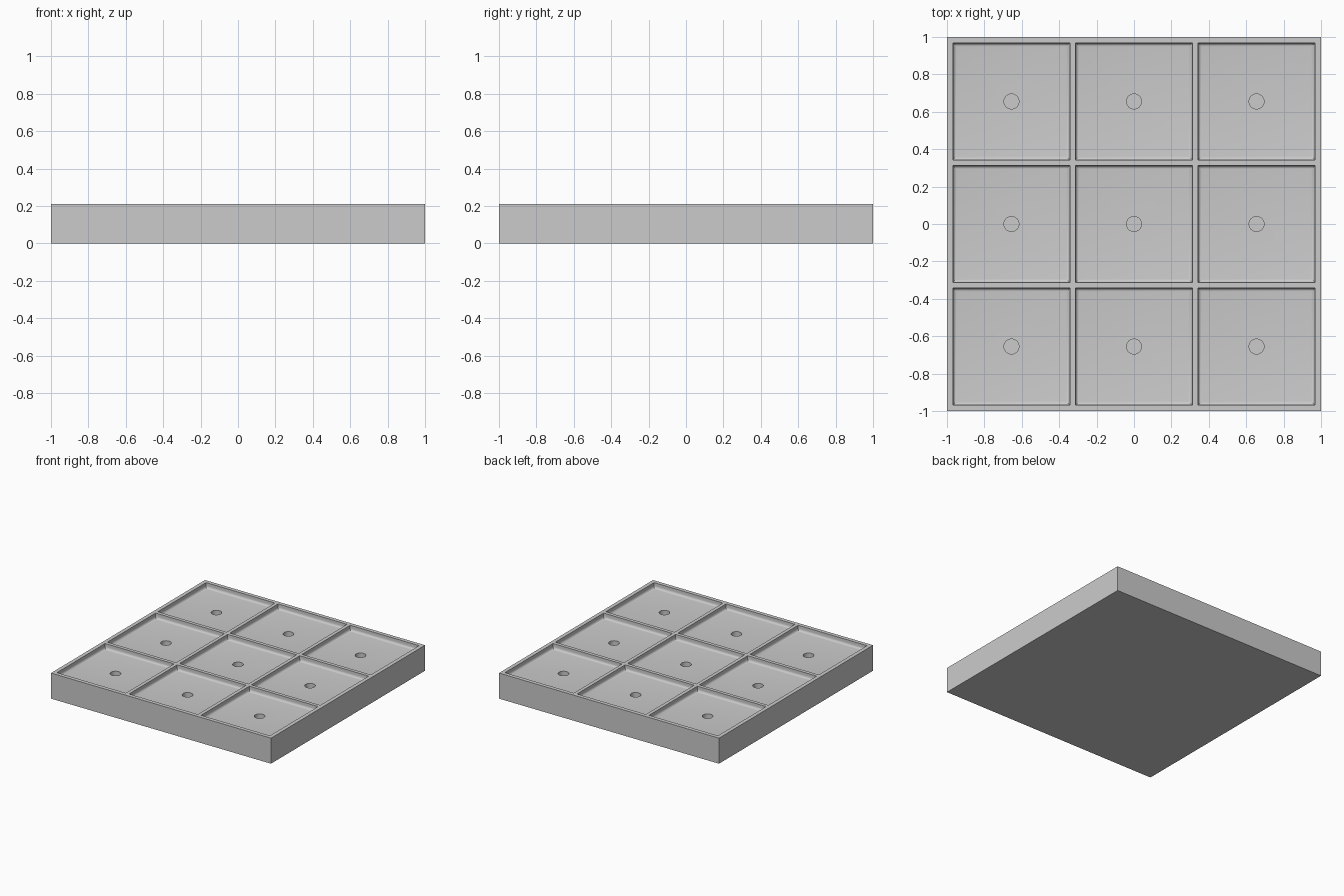
import bpy
import bmesh
from mathutils import Matrix, Vector

default_cube = bpy.data.objects.get("Cube")
if default_cube:
    bpy.data.objects.remove(default_cube, do_unlink=True)

HEIGHT = 0.21
PITCH = 0.655           # spacing of the compartments
POCKET = 0.626          # compartment width
FLOOR = HEIGHT - 0.043  # compartment floor level
FILLET = 0.02
HOLE_RADIUS = 0.04
HOLE_DEPTH = 0.04
CENTRES = [(i * PITCH, j * PITCH) for i in (-1, 0, 1) for j in (-1, 0, 1)]

grey = bpy.data.materials.new("light_grey")
grey.use_nodes = True
colour = (0.6, 0.6, 0.6, 1.0)
grey.diffuse_color = colour
grey.node_tree.nodes["Principled BSDF"].inputs["Base Color"].default_value = colour


def make_object(name, bm):
    bmesh.ops.recalc_face_normals(bm, faces=bm.faces)
    mesh = bpy.data.meshes.new(name)
    bm.to_mesh(mesh)
    bm.free()
    mesh.materials.append(grey)
    obj = bpy.data.objects.new(name, mesh)
    bpy.context.collection.objects.link(obj)
    return obj


def add_box(bm, centre, size):
    matrix = Matrix.Translation(centre) @ Matrix.Diagonal((*size, 1))
    return bmesh.ops.create_cube(bm, size=1, matrix=matrix)["verts"]


# Solid tray block
bm = bmesh.new()
add_box(bm, Vector((0, 0, HEIGHT / 2)), (2, 2, HEIGHT))
tray = make_object("compartment_tray", bm)

# Square compartments, rounded where the walls meet the floor
bm = bmesh.new()
for x, y in CENTRES:
    add_box(bm, Vector((x, y, FLOOR + 0.1)), (POCKET, POCKET, 0.2))
floor_edges = [e for e in bm.edges if all(v.co.z < HEIGHT for v in e.verts)]
bmesh.ops.bevel(bm, geom=floor_edges, offset=FILLET, segments=5,
                profile=0.5, affect='EDGES')
pockets = make_object("pocket_cutter", bm)

# Shallow round hole in the middle of each compartment
bm = bmesh.new()
for x, y in CENTRES:
    bmesh.ops.create_cone(bm, cap_ends=True, segments=40, radius1=HOLE_RADIUS,
                          radius2=HOLE_RADIUS, depth=2 * HOLE_DEPTH,
                          matrix=Matrix.Translation((x, y, FLOOR)))
holes = make_object("hole_cutter", bm)

# Cut both sets out of the block
for cutter in (pockets, holes):
    cutter.hide_render = True
    cut = tray.modifiers.new(cutter.name, 'BOOLEAN')
    cut.operation = 'DIFFERENCE'
    cut.solver = 'EXACT'
    cut.object = cutter

bpy.context.view_layer.update()
result = tray.evaluated_get(bpy.context.evaluated_depsgraph_get())
tray_mesh = bpy.data.meshes.new_from_object(result)
tray.modifiers.clear()
tray.data = tray_mesh
for cutter in (pockets, holes):
    bpy.data.objects.remove(cutter, do_unlink=True)

# Smooth fillets and hole walls, crisp rims
bpy.ops.object.select_all(action='DESELECT')
tray.select_set(True)
bpy.context.view_layer.objects.active = tray
bpy.ops.object.shade_smooth_by_angle(angle=0.52)
